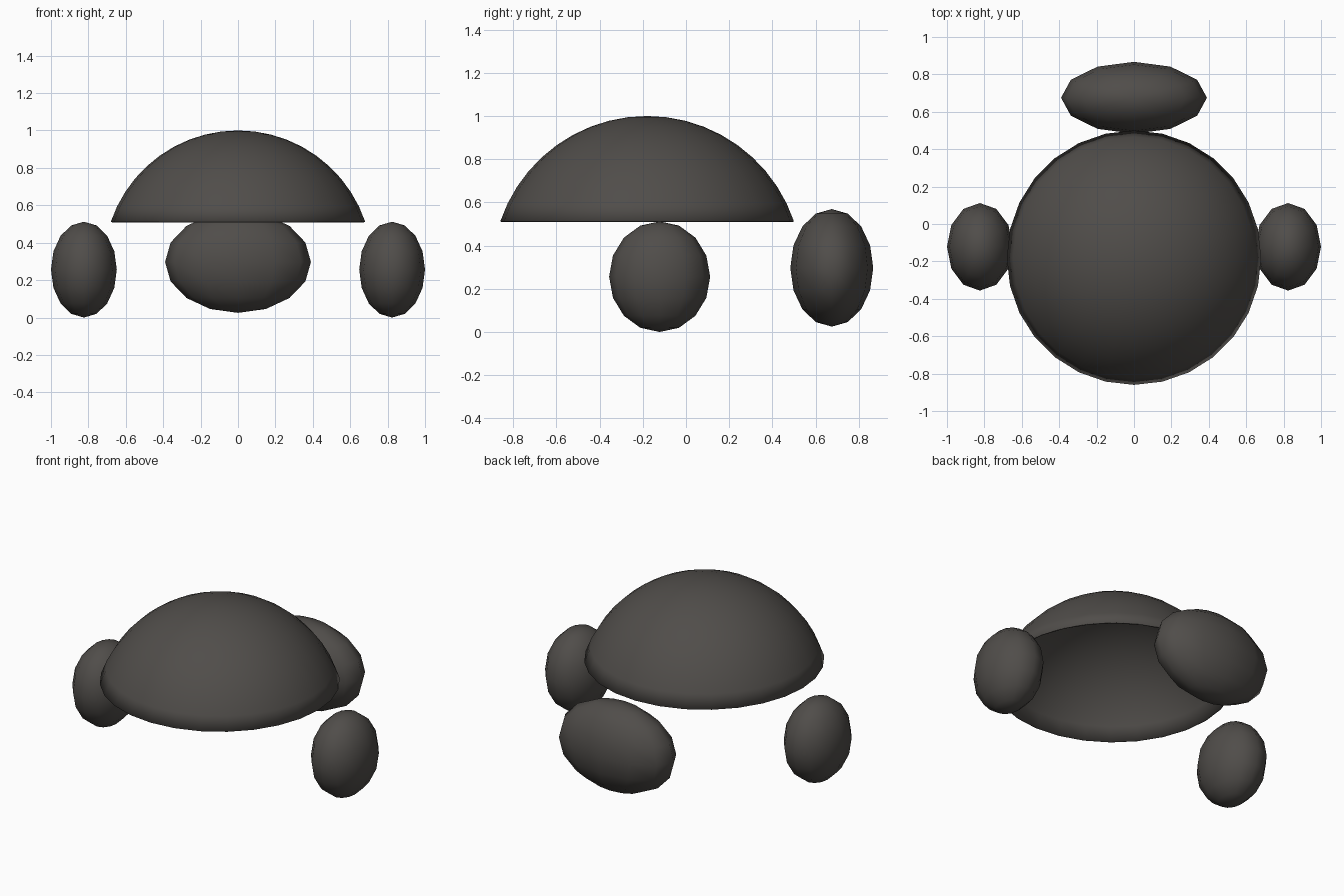
import bpy, bmesh, math

if "Cube" in bpy.data.objects:
    bpy.data.objects.remove(bpy.data.objects["Cube"])

mat = bpy.data.materials.new("dark_grey")
mat.diffuse_color = (0.08, 0.074, 0.068, 1)
mat.use_nodes = True
mat.node_tree.nodes["Principled BSDF"].inputs["Base Color"].default_value = mat.diffuse_color


def finish(obj):
    obj.data.materials.append(mat)
    for p in obj.data.polygons:
        p.use_smooth = True


def ellipsoid(name, loc, radii):
    bpy.ops.mesh.primitive_uv_sphere_add(segments=12, ring_count=8, radius=1, location=loc)
    obj = bpy.context.object
    obj.name = name
    obj.scale = radii
    bpy.ops.object.transform_apply(location=False, rotation=False, scale=True)
    finish(obj)
    return obj


# Hollow dome: a spherical cap, open underneath
SEG, RINGS = 28, 10
rim, z0, top = 0.68, 0.512, 1.0
h = top - z0
R = (rim ** 2 + h ** 2) / (2 * h)
cap = math.acos((R - h) / R)
bm = bmesh.new()
apex = bm.verts.new((0, 0, top))
prev = None
for i in range(1, RINGS + 1):
    a = cap * i / RINGS
    ring = [bm.verts.new((R * math.sin(a) * math.sin(math.tau * j / SEG),
                          R * math.sin(a) * math.cos(math.tau * j / SEG),
                          top - R + R * math.cos(a))) for j in range(SEG)]
    for j in range(SEG):
        k = (j + 1) % SEG
        if prev:
            bm.faces.new((prev[j], prev[k], ring[k], ring[j]))
        else:
            bm.faces.new((apex, ring[k], ring[j]))
    prev = ring
bmesh.ops.recalc_face_normals(bm, faces=bm.faces)
if max(bm.faces, key=lambda f: f.calc_center_median().z).normal.z < 0:
    bmesh.ops.reverse_faces(bm, faces=bm.faces)
mesh = bpy.data.meshes.new("dome")
bm.to_mesh(mesh)
bm.free()
dome = bpy.data.objects.new("dome", mesh)
dome.location = (0, -0.18, 0)
bpy.context.collection.objects.link(dome)
finish(dome)
shell = dome.modifiers.new("shell", "SOLIDIFY")
shell.thickness = 0.008
shell.offset = -1

# Side pods, left and right
for side, x in (("left", -0.824), ("right", 0.824)):
    ellipsoid(side + "_pod", (x, -0.122, 0.256), (0.176, 0.234, 0.256))

# Rear pod
ellipsoid("rear_pod", (0, 0.675, 0.297), (0.39, 0.192, 0.272))
